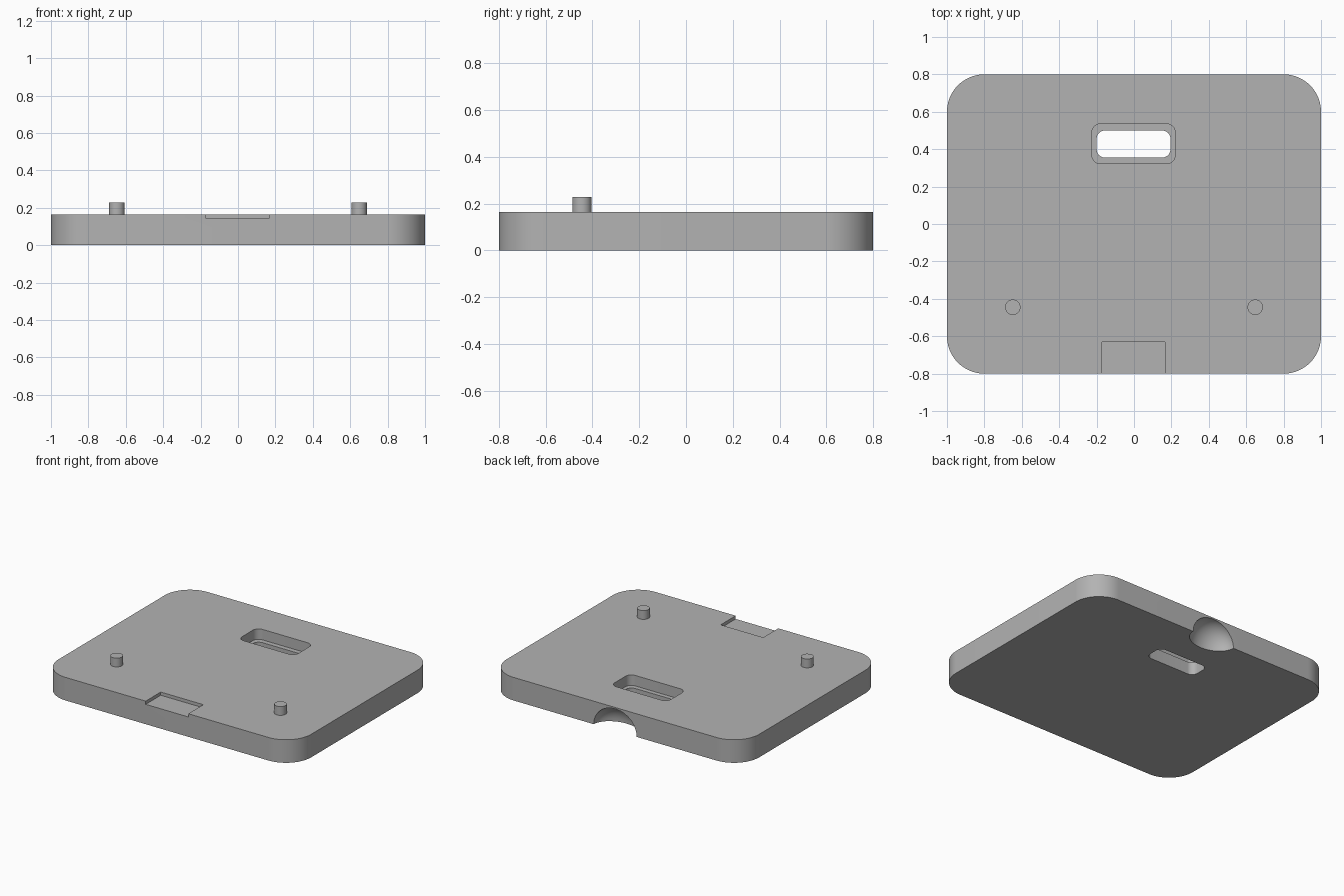
import bpy, bmesh, math
from mathutils import Matrix

cube = bpy.data.objects.get("Cube")
if cube:
    bpy.data.objects.remove(cube, do_unlink=True)

grey = bpy.data.materials.new("plain grey")
grey.use_nodes = True
COLOUR = (0.45, 0.45, 0.45, 1)
grey.diffuse_color = COLOUR
grey.node_tree.nodes["Principled BSDF"].inputs["Base Color"].default_value = COLOUR


def make_object(name, bm):
    bmesh.ops.recalc_face_normals(bm, faces=bm.faces)
    mesh = bpy.data.meshes.new(name)
    bm.to_mesh(mesh)
    bm.free()
    mesh.materials.append(grey)
    obj = bpy.data.objects.new(name, mesh)
    bpy.context.collection.objects.link(obj)
    return obj


def rounded_block(name, x, y, z, radius=0, steps=12):
    """Upright prism over the x, y and z ranges with rounded vertical corners."""
    bm = bmesh.new()
    corners = [(x[1], y[1], 1, 1), (x[0], y[1], -1, 1), (x[0], y[0], -1, -1), (x[1], y[0], 1, -1)]
    ring = []
    for i, (cx, cy, sx, sy) in enumerate(corners):
        for k in range(steps + 1 if radius else 1):
            a = math.pi / 2 * (i + k / steps)
            ring.append(bm.verts.new((cx - sx * radius + radius * math.cos(a),
                                      cy - sy * radius + radius * math.sin(a), z[0])))
    base = bm.faces.new(ring)
    top = bmesh.ops.extrude_face_region(bm, geom=[base])["geom"]
    bmesh.ops.translate(bm, verts=[v for v in top if isinstance(v, bmesh.types.BMVert)],
                        vec=(0, 0, z[1] - z[0]))
    return make_object(name, bm)


def smooth(obj):
    bpy.ops.object.select_all(action='DESELECT')
    obj.select_set(True)
    bpy.context.view_layer.objects.active = obj
    bpy.ops.object.shade_smooth_by_angle(angle=math.radians(30))


HEIGHT = 0.165

# Base plate
plate = rounded_block("base_plate", (-1, 1), (-0.8, 0.8), (0, HEIGHT), 0.2, 20)

# Cutters: through slot, its wider recess, front notch, rear finger scoop
cutters = [
    rounded_block("slot_cutter", (-0.2, 0.195), (0.355, 0.5), (-0.1, 0.3), 0.045),
    rounded_block("recess_cutter", (-0.225, 0.22), (0.323, 0.535), (0.09, 0.3), 0.045),
    rounded_block("notch_cutter", (-0.17, 0.167), (-0.9, -0.63), (0.142, 0.3)),
]
bm = bmesh.new()
bmesh.ops.create_uvsphere(bm, u_segments=48, v_segments=24, radius=1,
                          matrix=Matrix.Translation((0, 0.8, 0)) @ Matrix.Diagonal((0.17, 0.13, 0.155, 1)))
cutters.append(make_object("scoop_cutter", bm))

for cutter in cutters:
    mod = plate.modifiers.new(cutter.name, 'BOOLEAN')
    mod.operation = 'DIFFERENCE'
    mod.solver = 'EXACT'
    mod.object = cutter
    bpy.context.view_layer.objects.active = plate
    bpy.ops.object.modifier_apply(modifier=mod.name)
    bpy.data.objects.remove(cutter, do_unlink=True)
smooth(plate)

# Locating pins
for side, name in ((-1, "right_pin"), (1, "left_pin")):
    bm = bmesh.new()
    bmesh.ops.create_cone(bm, cap_ends=True, segments=32, radius1=0.041, radius2=0.041, depth=0.085,
                          matrix=Matrix.Translation((side * 0.648, -0.445, 0.1855)))
    smooth(make_object(name, bm))
